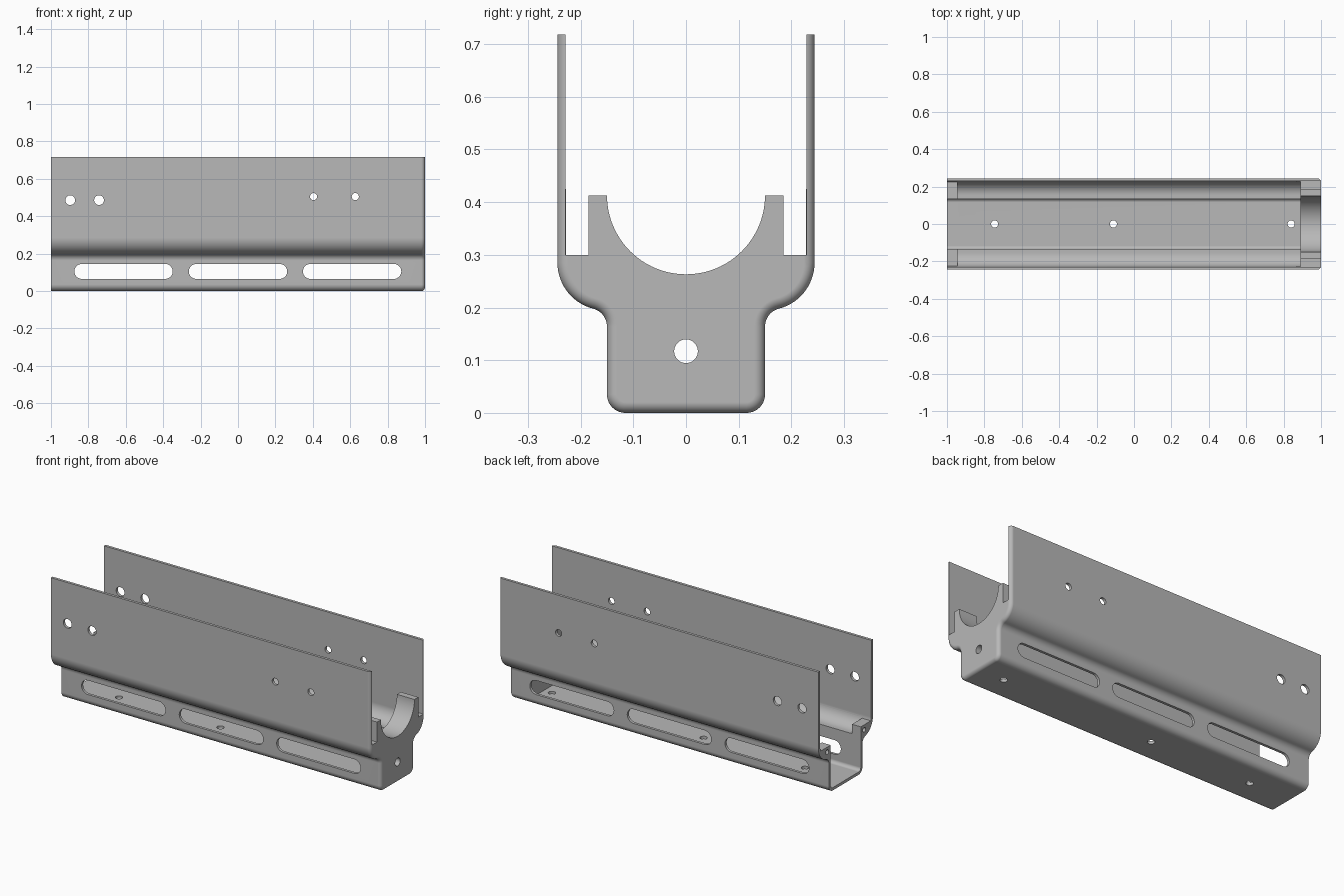
import bpy, bmesh, math
from mathutils import Vector

old = bpy.data.objects.get("Cube")
if old:
    bpy.data.objects.remove(old, do_unlink=True)

metal = bpy.data.materials.new("grey_metal")
metal.use_nodes = True
GREY = (0.48, 0.48, 0.48, 1)
metal.diffuse_color = GREY
metal.node_tree.nodes["Principled BSDF"].inputs["Base Color"].default_value = GREY

LENGTH, HEIGHT = 1.0, 0.718


def arc(cy, cz, r, a, b, n=10):
    angles = [math.radians(a + (b - a) * i / n) for i in range(n + 1)]
    return [(cy + r * math.cos(t), cz + r * math.sin(t)) for t in angles]


def mirrored(half):
    return half + [(-y, z) for y, z in reversed(half)]


def loft(name, rings):
    """Skin a list of closed 3D rings and cap both ends."""
    bm = bmesh.new()
    loops = [[bm.verts.new(p) for p in ring] for ring in rings]
    n = len(loops[0])
    for a, b in zip(loops, loops[1:]):
        for i in range(n):
            j = (i + 1) % n
            bm.faces.new((a[i], a[j], b[j], b[i]))
    bm.faces.new(loops[0])
    bm.faces.new(loops[-1])
    bmesh.ops.recalc_face_normals(bm, faces=bm.faces)
    mesh = bpy.data.meshes.new(name)
    bm.to_mesh(mesh)
    bm.free()
    mesh.materials.append(metal)
    obj = bpy.data.objects.new(name, mesh)
    bpy.context.collection.objects.link(obj)
    return obj


def prism(name, profile, start, end, axis="x"):
    """Extrude a 2D profile along one axis."""
    place = {"x": lambda u, v, d: (d, u, v),
             "y": lambda u, v, d: (u, d, v),
             "z": lambda u, v, d: (u, v, d)}[axis]
    return loft(name, [[place(u, v, d) for u, v in profile] for d in (start, end)])


def hole(u, v, r, start, end, axis):
    return prism("hole_cutter", arc(u, v, r, 0, 360, 32)[:-1], start, end, axis)


def outer_profile(inset):
    base = arc(0.115, 0.035, 0.035 - inset, -90, 0)
    neck = arc(0.185, 0.164, 0.035 + inset, 180, 104.4)
    shoulder = arc(0.154, 0.285, 0.09 - inset, -75.6, 0, 14)[1:]
    return mirrored(base + neck + shoulder + [(0.244 - inset, HEIGHT)])


# Outer body with a rounded edge around the closed end
ROUND = 0.02
stations = [(-LENGTH, 0)]
for i in range(9):
    t = math.radians(90 * i / 8)
    stations.append((LENGTH - ROUND + ROUND * math.sin(t), ROUND * (1 - math.cos(t))))
body = loft("channel_body", [[(x, y, z) for y, z in outer_profile(d)] for x, d in stations])

# Main cavity, leaving the solid block at the closed end
floor = arc(0.116, 0.035, 0.019, -90, 0, 6)
top = [(0.229, 0.9)]
cavity = mirrored(floor + [(0.135, 0.211)] + arc(0.154, 0.285, 0.074, -90, 0, 14) + top)
cutters = [prism("cavity_cutter", cavity, -0.945, 0.89)]

# Open end cavity, leaving a small lug on each ledge
lug_top = 0.264
lug_angle = math.degrees(math.asin((lug_top - 0.285) / 0.074))
open_end = mirrored(floor + [(0.135, lug_top)] + arc(0.154, 0.285, 0.074, lug_angle, 0, 4) + top)
cutters.append(prism("open_end_cutter", open_end, -1.1, -0.93))

# Round cradle and side notches in the end block
cradle = arc(0, 0.413, 0.15, -90, 0, 24)
notch = [(0.185, 0.413), (0.185, 0.30), (0.229, 0.30)]
cutters.append(prism("cradle_cutter", mirrored(cradle[1:] + notch + top)
                     + [cradle[0]], 0.87, 1.1))

# Long side slots
for cx in (-0.612, 0.0, 0.61):
    slot = arc(cx + 0.223, 0.105, 0.04, -90, 90, 16) + arc(cx - 0.223, 0.105, 0.04, 90, 270, 16)
    cutters.append(prism("slot_cutter", slot, -0.4, 0.4, "y"))

# Wall, floor, end block and lug holes
for x, z, r in ((-0.897, 0.486, 0.026), (-0.743, 0.486, 0.026),
                (0.404, 0.505, 0.019), (0.627, 0.505, 0.019)):
    cutters.append(hole(x, z, r, -0.4, 0.4, "y"))
for x in (-0.745, -0.11, 0.84):
    cutters.append(hole(x, 0, 0.019, -0.1, 0.1, "z"))
cutters.append(hole(0, 0.117, 0.0225, 0.8, 1.1, "x"))
for y in (-0.165, 0.165):
    cutters.append(hole(y, 0.236, 0.013, -1.1, -0.9, "x"))

bpy.ops.object.select_all(action="DESELECT")
bpy.context.view_layer.objects.active = body
body.select_set(True)
for cutter in cutters:
    cutter.hide_render = True
    mod = body.modifiers.new("cut", "BOOLEAN")
    mod.operation = "DIFFERENCE"
    mod.solver = "EXACT"
    mod.object = cutter
    bpy.ops.object.modifier_apply(modifier=mod.name)
for cutter in cutters:
    bpy.data.objects.remove(cutter, do_unlink=True)

# Smooth curves with crisp edges
bpy.ops.object.shade_smooth_by_angle(angle=math.radians(30))
normals = body.modifiers.new("flat_walls", "WEIGHTED_NORMAL")
normals.keep_sharp = True
